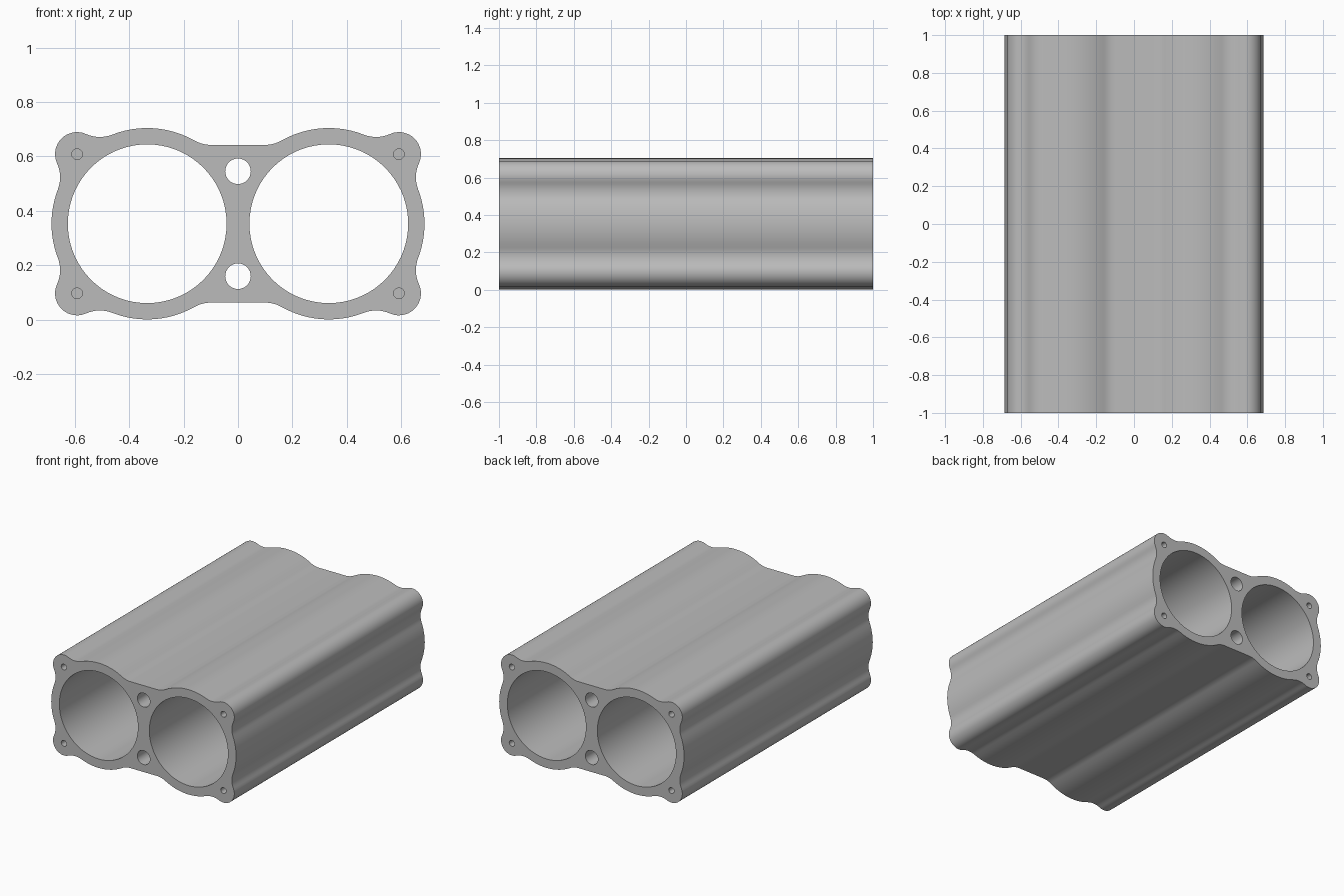
import bpy, bmesh, math
from mathutils import Vector

cube = bpy.data.objects.get("Cube")
if cube:
    bpy.data.objects.remove(cube, do_unlink=True)

MID = 0.3525                      # height of the section's centre
BORE, WALL = Vector((0.334, 0)), 0.352
LOBE, LOBE_R = Vector((0.592, 0.256)), 0.081
FILLET, WEB = 0.125, 0.29
SCREW_DEPTH = 0.15


def angle(a, b):
    d = b - a
    return math.atan2(d.y, d.x)


def arc(c, r, a0, a1, n):
    """Points along the shorter arc from a0 to a1."""
    sweep = (a1 - a0 + math.pi) % math.tau - math.pi
    return [c + r * Vector((math.cos(a0 + sweep * i / n), math.sin(a0 + sweep * i / n)))
            for i in range(n + 1)]


def circle(x, z, r, n):
    return arc(Vector((x, z)), r, 0, math.pi * 0.999999, n // 2)[:-1] + \
        arc(Vector((x, z)), r, math.pi, math.tau - 0.000001, n // 2)[:-1]


def fillet_centre(side):
    """Centre of a fillet touching both the bore wall and the corner lobe."""
    axis = LOBE - BORE
    d = axis.length
    ra, rb = WALL + FILLET, LOBE_R + FILLET
    along = (d * d + ra * ra - rb * rb) / (2 * d)
    across = math.sqrt(ra * ra - along * along) * side
    u = axis / d
    return BORE + u * along + Vector((-u.y, u.x)) * across


def outline():
    """One quarter of the section from tangent arcs, mirrored both ways."""
    side, top = fillet_centre(-1), fillet_centre(1)
    rise = WEB + FILLET
    web = Vector((BORE.x - math.sqrt((WALL + FILLET) ** 2 - rise ** 2), rise))
    q = arc(BORE, WALL, 0, angle(BORE, side), 6)
    q += arc(side, FILLET, angle(side, BORE), angle(side, LOBE), 8)[1:]
    q += arc(LOBE, LOBE_R, angle(LOBE, side), angle(LOBE, top), 14)[1:]
    q += arc(top, FILLET, angle(top, LOBE), angle(top, BORE), 8)[1:]
    q += arc(BORE, WALL, angle(BORE, top), angle(BORE, web), 12)[1:]
    q += arc(web, FILLET, angle(web, BORE), -math.pi / 2, 8)[1:]
    half = [Vector((p.x, -p.y)) for p in reversed(q)] + q[1:]
    return half + [Vector((-p.x, p.y)) for p in reversed(half)]


bm = bmesh.new()


def ring(points, y):
    return [bm.verts.new((p.x, y, p.y + MID)) for p in points]


def edges_of(loop):
    pairs = zip(loop, loop[1:] + loop[:1])
    return [bm.edges.get(p) or bm.edges.new(p) for p in pairs]


def bridge(a, b):
    n = len(a)
    for i in range(n):
        j = (i + 1) % n
        bm.faces.new((a[i], a[j], b[j], b[i]))


# Outer skin and the through holes
through = [outline()]
through += [circle(s * BORE.x, 0, 0.292, 72) for s in (-1, 1)]
through += [circle(0, s * 0.193, 0.047, 32) for s in (-1, 1)]
end_edges = {-1: [], 1: []}
for loop in through:
    front, back = ring(loop, -1), ring(loop, 1)
    bridge(front, back)
    end_edges[-1] += edges_of(front)
    end_edges[1] += edges_of(back)

# Blind screw holes in both ends
for end in (-1, 1):
    for sx in (-1, 1):
        for sz in (-1, 1):
            loop = circle(sx * LOBE.x, sz * LOBE.y, 0.02, 12)
            mouth, floor = ring(loop, end), ring(loop, end * (1 - SCREW_DEPTH))
            bridge(mouth, floor)
            bm.faces.new(floor)
            end_edges[end] += edges_of(mouth)

# End faces
for end in (-1, 1):
    bmesh.ops.triangle_fill(bm, edges=end_edges[end], use_beauty=True,
                            normal=(0, end, 0))
bmesh.ops.recalc_face_normals(bm, faces=bm.faces)

mesh = bpy.data.meshes.new("twin_bore_extrusion")
bm.to_mesh(mesh)
bm.free()
body = bpy.data.objects.new("twin_bore_extrusion", mesh)
bpy.context.collection.objects.link(body)

metal = bpy.data.materials.new("plain grey metal")
metal.use_nodes = True
grey = (0.5, 0.5, 0.5, 1)
metal.diffuse_color = grey
metal.node_tree.nodes["Principled BSDF"].inputs["Base Color"].default_value = grey
mesh.materials.append(metal)

bpy.context.view_layer.objects.active = body
body.select_set(True)
bpy.ops.object.shade_smooth_by_angle(angle=math.radians(35))
